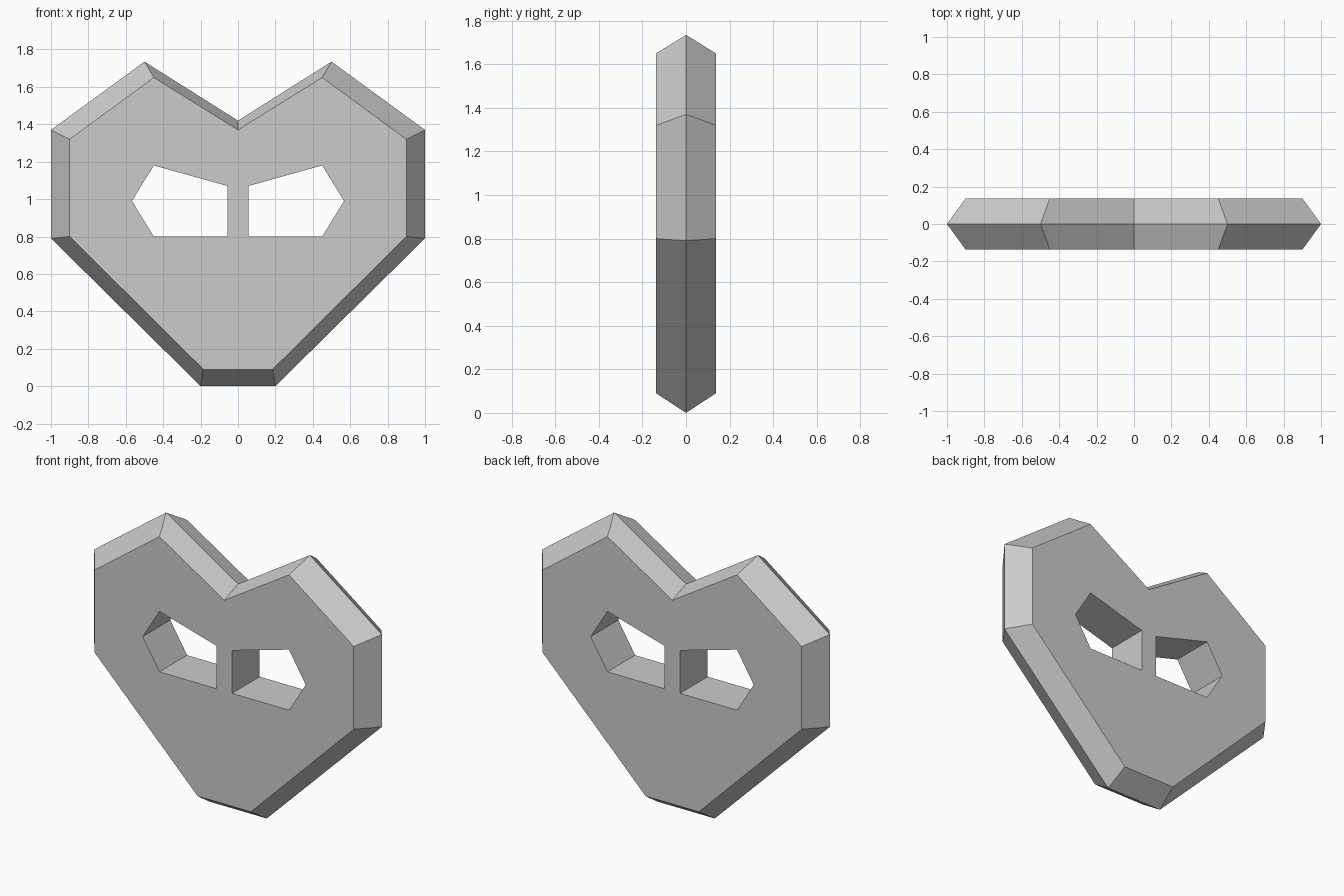
import bpy, bmesh

if "Cube" in bpy.data.objects:
    bpy.data.objects.remove(bpy.data.objects["Cube"])

D = 0.137  # half thickness
RIM = [(0.2, 0), (1, 0.79), (1, 1.37), (0.5, 1.735), (0, 1.42)]
FACE = [(0.185, 0.09), (0.9, 0.80), (0.9, 1.32), (0.45, 1.65), (0, 1.37)]
EYE = [(0.055, 0.80), (0.45, 0.80), (0.567, 0.99), (0.45, 1.18), (0.055, 1.07)]

bm = bmesh.new()


def mirrored(half):
    # full outline from its right half; the last point lies on the centre line
    return half + [(-x, z) for x, z in half[-2::-1]]


def ring(points, y):
    return [bm.verts.new((x, y, z)) for x, z in points]


def bridge(a, b):
    n = len(a)
    for i in range(n):
        j = (i + 1) % n
        bm.faces.new((a[i], a[j], b[j], b[i]))


def loop_edges(r):
    return [bm.edges.get((r[i], r[(i + 1) % len(r)])) for i in range(len(r))]


# bevelled heart rim: front face outline, widest middle, back face outline
front, middle, back = (ring(mirrored(p), y) for p, y in ((FACE, -D), (RIM, 0), (FACE, D)))
bridge(front, middle)
bridge(middle, back)

# eye openings running straight through
caps = {-D: loop_edges(front), D: loop_edges(back)}
for s in (1, -1):
    pts = [(s * x, z) for x, z in EYE]
    a, b = ring(pts, -D), ring(pts, D)
    bridge(a, b)
    caps[-D] += loop_edges(a)
    caps[D] += loop_edges(b)

# flat front and back faces around the openings
for y, edges in caps.items():
    bmesh.ops.triangle_fill(bm, edges=edges, use_beauty=True, normal=(0, 1 if y > 0 else -1, 0))
bmesh.ops.recalc_face_normals(bm, faces=bm.faces)

mesh = bpy.data.meshes.new("heart_mask")
bm.to_mesh(mesh)
bm.free()
bpy.context.collection.objects.link(bpy.data.objects.new("heart_mask", mesh))
